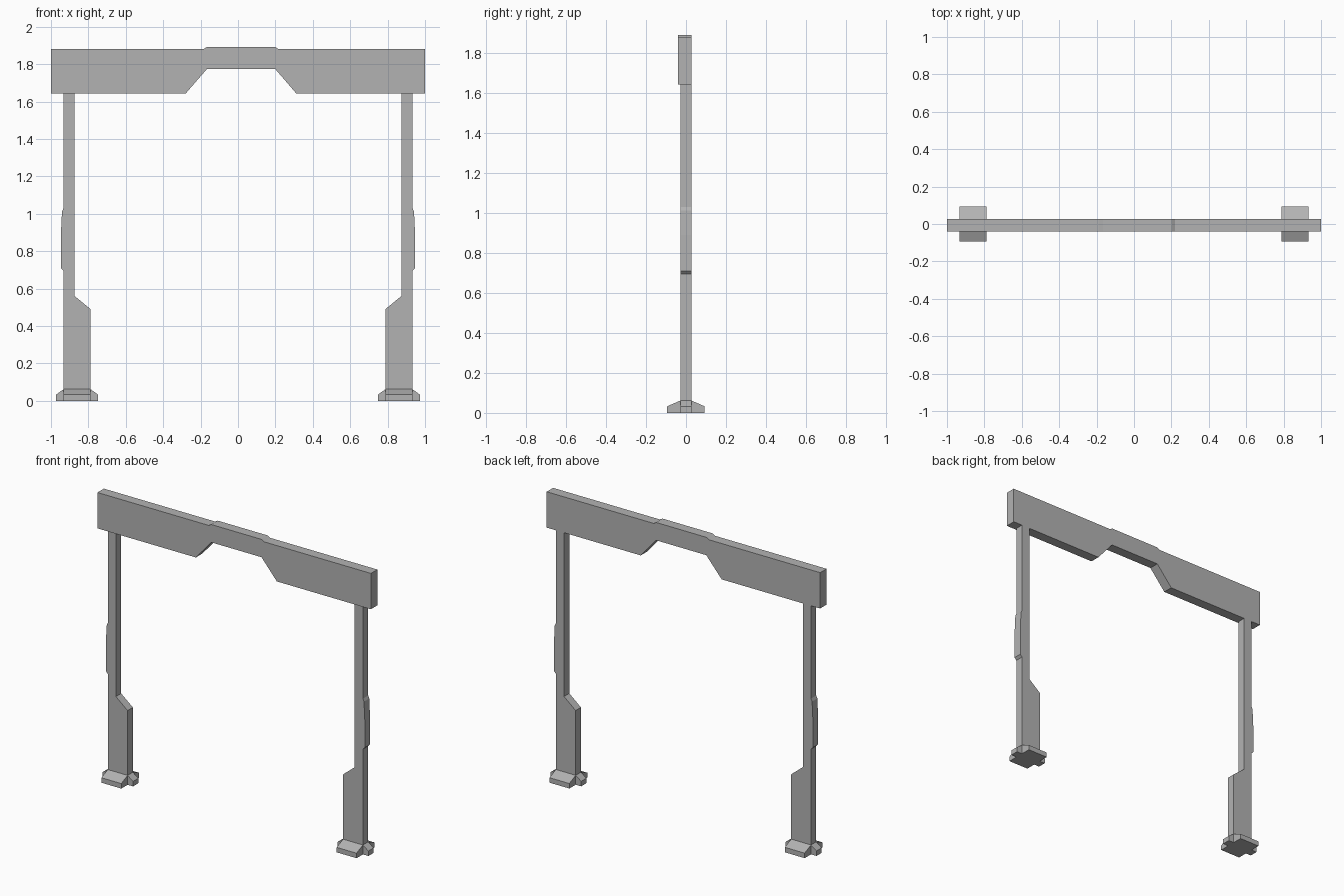
import bpy, bmesh
from mathutils import Vector

if "Cube" in bpy.data.objects:
    bpy.data.objects.remove(bpy.data.objects["Cube"])

FRONT, BACK = -0.028, 0.027          # depth of the legs

# Dark grey paint shared by all parts
grey = bpy.data.materials.new("dark_grey")
grey.diffuse_color = (0.45, 0.45, 0.45, 1)
grey.use_nodes = True
grey.node_tree.nodes["Principled BSDF"].inputs["Base Color"].default_value = grey.diffuse_color


def add_object(name, bm, mirrored=False):
    bmesh.ops.recalc_face_normals(bm, faces=bm.faces)
    mesh = bpy.data.meshes.new(name)
    bm.to_mesh(mesh)
    bm.free()
    mesh.materials.append(grey)
    obj = bpy.data.objects.new(name, mesh)
    bpy.context.collection.objects.link(obj)
    if mirrored:
        obj.modifiers.new("Mirror", 'MIRROR').use_axis[0] = True
    return obj


def extrude_profile(points, y0, y1):
    """Prism from an (x, z) outline, running from y0 to y1."""
    bm = bmesh.new()
    face = bm.faces.new([bm.verts.new((x, y0, z)) for x, z in points])
    out = bmesh.ops.extrude_face_region(bm, geom=[face], use_keep_orig=True)
    verts = [g for g in out["geom"] if isinstance(g, bmesh.types.BMVert)]
    bmesh.ops.translate(bm, verts=verts, vec=(0, y1 - y0, 0))
    return bm


# Top beam with raised centre and notched underside
beam = [(-1, 1.643), (-0.28, 1.643), (-0.167, 1.773), (0.2, 1.773),
        (0.312, 1.643), (1, 1.643), (1, 1.88), (0.218, 1.88),
        (0.2, 1.891), (-0.167, 1.891), (-0.187, 1.88), (-1, 1.88)]
add_object("top_beam", extrude_profile(beam, -0.04, BACK))

# Legs: wide lower part, thin upper part, shallow pad on the outer side
leg = [(0.788, 0.062), (0.933, 0.062), (0.933, 0.695), (0.947, 0.71),
       (0.947, 0.89), (0.941, 1.012), (0.933, 1.03), (0.933, 1.643),
       (0.873, 1.643), (0.873, 0.56), (0.788, 0.49)]
add_object("legs", extrude_profile(leg, FRONT, BACK), mirrored=True)

# Feet: a central block with a sloped flange pulled out of each side
bm = bmesh.new()
x0, x1, top, shoulder = 0.788, 0.933, 0.062, 0.033
bmesh.ops.create_cube(bm, size=1)
for v in bm.verts:
    v.co = (x1 if v.co.x > 0 else x0,
            BACK if v.co.y > 0 else FRONT,
            top if v.co.z > 0 else 0)
bm.normal_update()
reach = {"x": 0.04, "y": 0.066}
sides = [(f, f.normal.copy()) for f in bm.faces if abs(f.normal.z) < 0.5]
for face, normal in sides:
    distance = reach["x"] if abs(normal.x) > 0.5 else reach["y"]
    flange = bmesh.ops.extrude_discrete_faces(bm, faces=[face])["faces"][0]
    for v in flange.verts:
        v.co += Vector(normal) * distance
        if v.co.z > shoulder:
            v.co.z = shoulder
add_object("feet", bm, mirrored=True)
